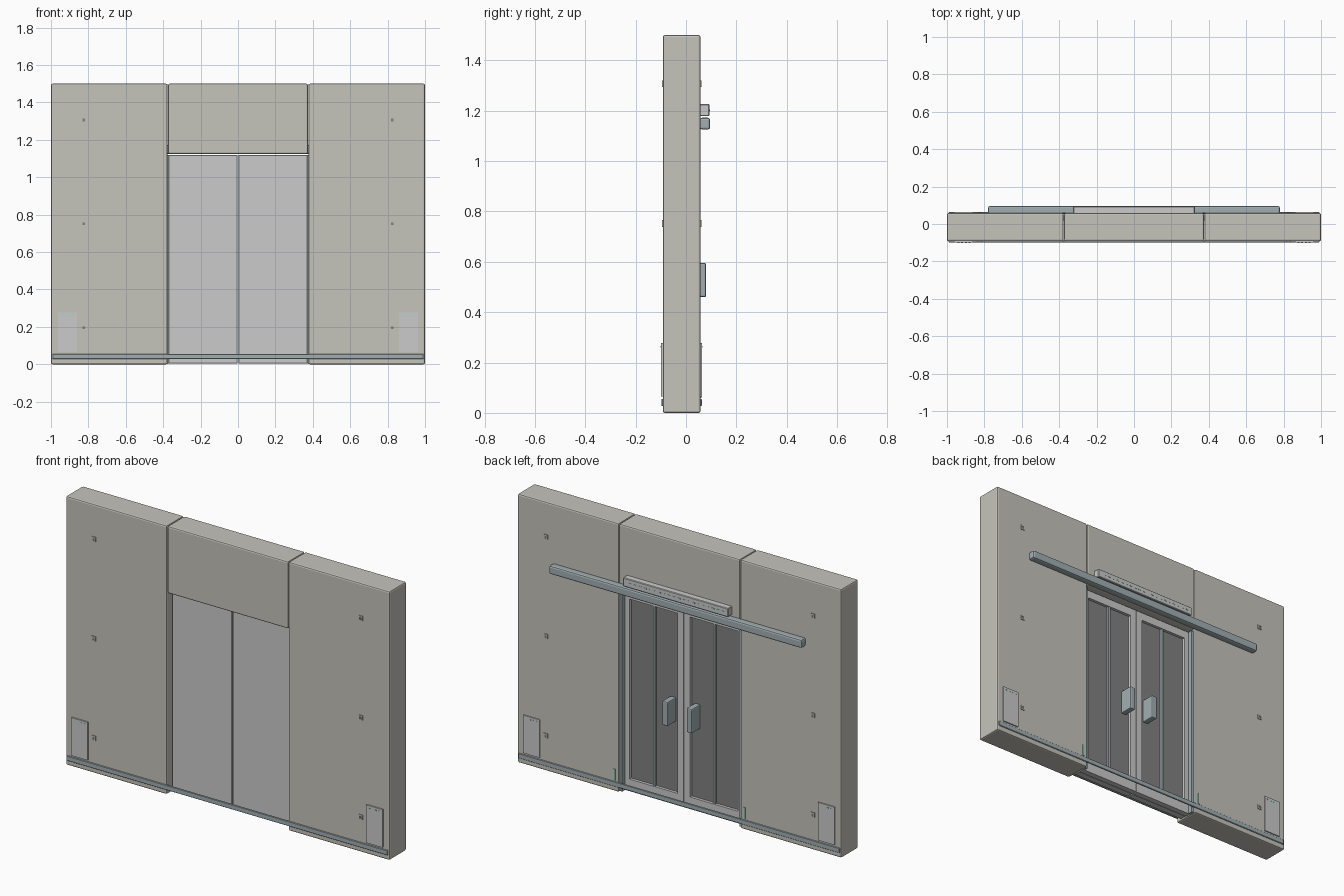
import bpy, bmesh

if "Cube" in bpy.data.objects:
    bpy.data.objects.remove(bpy.data.objects["Cube"])

def mat(name, c):
    m = bpy.data.materials.new(name)
    m.diffuse_color = (*c, 1)
    m.use_nodes = True
    m.node_tree.nodes["Principled BSDF"].inputs["Base Color"].default_value = m.diffuse_color
    return m

WALL = mat("concrete", (0.56, 0.55, 0.50))
STEEL = mat("blue_steel", (0.36, 0.43, 0.45))
DARK = mat("dark_panel", (0.22, 0.22, 0.22))
GREEN = mat("green_light", (0.35, 0.70, 0.58))


def boxes(name, spans, material=None, bevel=0, segments=2):
    """One object from several (x0, x1, y0, y1, z0, z1) boxes."""
    bm = bmesh.new()
    for x0, x1, y0, y1, z0, z1 in spans:
        for v in bmesh.ops.create_cube(bm, size=1)["verts"]:
            v.co = ((x0 + x1) / 2 + v.co.x * abs(x1 - x0),
                    (y0 + y1) / 2 + v.co.y * (y1 - y0),
                    (z0 + z1) / 2 + v.co.z * (z1 - z0))
    me = bpy.data.meshes.new(name)
    bm.to_mesh(me)
    bm.free()
    ob = bpy.data.objects.new(name, me)
    bpy.context.collection.objects.link(ob)
    if material:
        me.materials.append(material)
    if bevel:
        m = ob.modifiers.new("bevel", 'BEVEL')
        m.width, m.segments = bevel, segments
    return ob


def mirrored(spans):
    return spans + [(-b, -a, *rest) for a, b, *rest in spans]


F, B = -0.092, 0.058          # wall front and back planes

# wall panels and lintel
for side, (a, b) in (("left", (-1, -0.376)), ("right", (0.376, 1))):
    boxes("wall_panel_" + side, [(a, b, F, B, 0, 1.5)], WALL, 0.008)
boxes("lintel", [(-0.373, 0.373, F, B, 1.125, 1.5)], WALL, 0.008)

# double doors: flat front sheet, framed back with a sunken panel
DF, DB = -0.052, 0.02
for side, s in (("left", -1), ("right", 1)):
    def sx(a, b):
        return (a, b) if s > 0 else (-b, -a)
    boxes("door_sheet_" + side, [(*sx(0.002, 0.371), DF, -0.01, 0.003, 1.12)], None, 0.003, 1)
    boxes("door_frame_" + side, [
        (*sx(0.002, 0.04), -0.01, DB, 0.003, 1.12),
        (*sx(0.335, 0.371), -0.01, DB, 0.003, 1.12),
        (*sx(0.04, 0.335), -0.01, DB, 0.003, 0.07),
        (*sx(0.04, 0.335), -0.01, DB, 1.075, 1.12)])
    boxes("door_inner_panel_" + side, [(*sx(0.04, 0.335), -0.012, 0.004, 0.07, 1.075)], DARK)
    boxes("door_mullion_" + side, [(*sx(0.179, 0.192), 0.0, 0.018, 0.07, 1.075)], STEEL)
    boxes("door_handle_" + side, [(*sx(0.058, 0.092), 0.003, 0.08, 0.46, 0.595)], STEEL, 0.006)

# jamb strips beside the doors
boxes("jamb_strips", mirrored([(0.362, 0.377, 0.02, 0.046, 0.003, 1.12)]), STEEL)

# skirting rails across both faces
for side, y0, y1 in (("front", F - 0.006, F + 0.004), ("back", B - 0.004, B + 0.005)):
    boxes("skirting_rail_" + side, [(-0.992, 0.992, y0, y1, 0.028, 0.055)], STEEL, 0.002, 1)

# sliding track and control box above the doors
boxes("door_track", [(-0.78, 0.78, B - 0.003, 0.096, 1.125, 1.172)], STEEL, 0.009)
boxes("control_box", [(-0.325, 0.325, B - 0.003, 0.093, 1.178, 1.226)], None, 0.003, 1)
boxes("control_box_lights", [(-0.30 + i * 0.03, -0.285 + i * 0.03, 0.092, 0.0945, 1.199, 1.205)
                             for i in range(20)], GREEN)

# access plates with a row of small lights, on both faces
for side, y0, y1, l0, l1 in (("front", F - 0.008, F + 0.002, F - 0.0088, F - 0.007),
                             ("back", B - 0.002, B + 0.006, B + 0.005, B + 0.0068)):
    boxes("access_plates_" + side, mirrored([(0.86, 0.962, y0, y1, 0.065, 0.277)]))
    boxes("plate_lights_" + side,
          mirrored([(0.874 + i * 0.02, 0.884 + i * 0.02, l0, l1, 0.26, 0.265) for i in range(4)]), GREEN)

# small square wall anchors: open frames with a dark core
frames, cores = [], []
for z in (0.197, 0.752, 1.307):
    for y0, y1 in ((F - 0.004, F + 0.003), (B - 0.003, B + 0.004)):
        frames += [(0.813, 0.837, y0, y1, z + 0.006, z + 0.013),
                   (0.813, 0.837, y0, y1, z - 0.013, z - 0.008),
                   (0.813, 0.818, y0, y1, z - 0.008, z + 0.006),
                   (0.832, 0.837, y0, y1, z - 0.008, z + 0.006)]
        cores.append((0.818, 0.832, y0 + 0.002, y1 - 0.002, z - 0.008, z + 0.006))
boxes("wall_anchors", mirrored(frames), WALL)
boxes("wall_anchor_cores", mirrored(cores), DARK)

# short indicator strips beside the doorway
boxes("indicator_strips", mirrored([(0.396, 0.408, B - 0.002, B + 0.004, 0.06, 0.125)]), GREEN)
